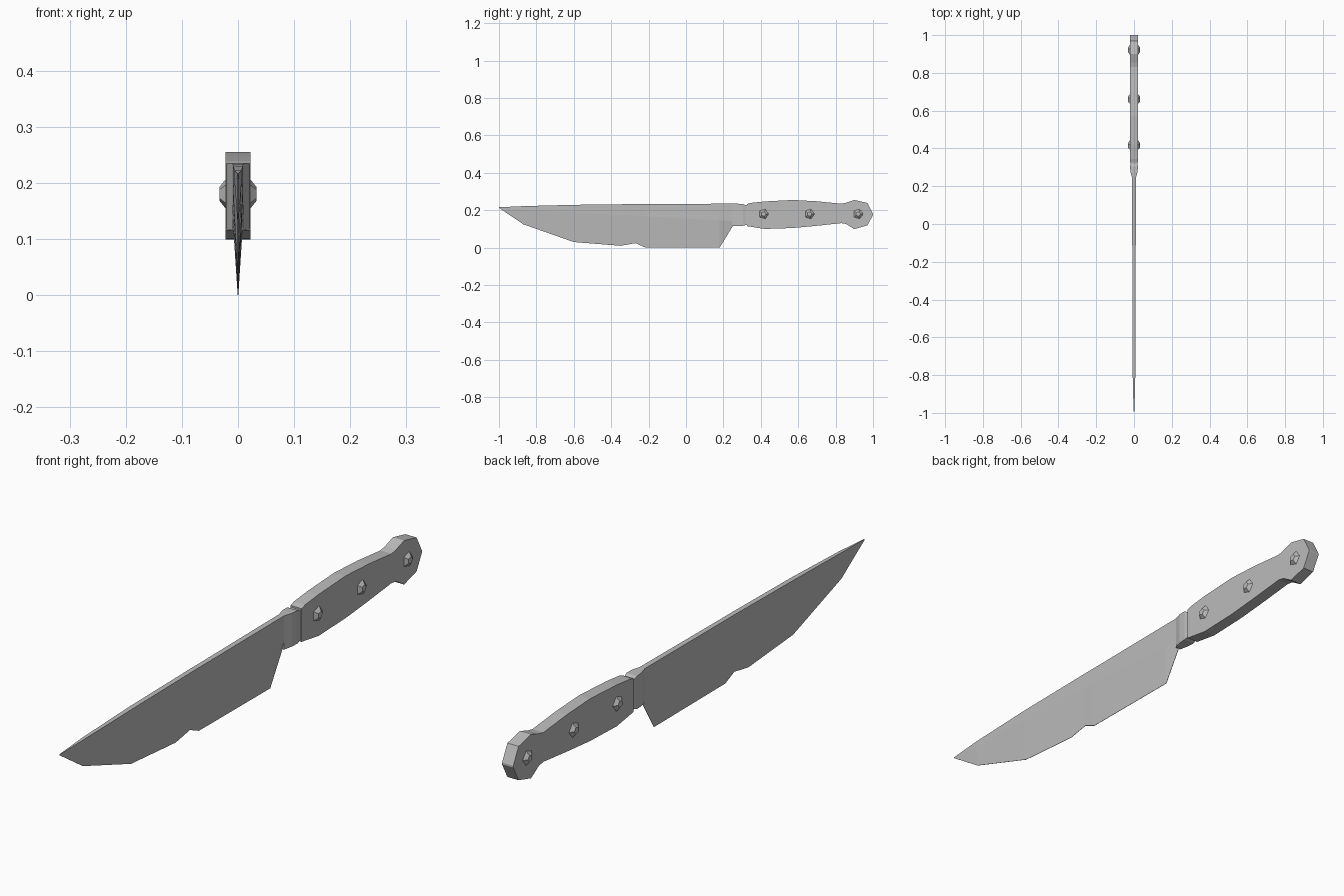
import bpy, bmesh, math
from mathutils import Matrix

if "Cube" in bpy.data.objects:
    bpy.data.objects.remove(bpy.data.objects["Cube"])

steel = bpy.data.materials.new("grey_steel")
steel.use_nodes = True
grey = (0.5, 0.5, 0.5, 1)
steel.diffuse_color = grey
steel.node_tree.nodes["Principled BSDF"].inputs["Base Color"].default_value = grey


def finish(name, bm):
    bmesh.ops.recalc_face_normals(bm, faces=bm.faces)
    mesh = bpy.data.meshes.new(name)
    bm.to_mesh(mesh)
    bm.free()
    mesh.materials.append(steel)
    obj = bpy.data.objects.new(name, mesh)
    bpy.context.collection.objects.link(obj)
    return obj


def loft(name, rings):
    """Skin a row of equal-sized rings and cap both ends."""
    bm = bmesh.new()
    rows = [[bm.verts.new(p) for p in ring] for ring in rings]
    for a, b in zip(rows, rows[1:]):
        for i in range(len(a)):
            j = (i + 1) % len(a)
            bm.faces.new((a[i], a[j], b[j], b[i]))
    bm.faces.new(rows[0])
    bm.faces.new(rows[-1])
    return finish(name, bm)


# Blade: spine, start of the grind and cutting edge at each station
def blade_ring(y, spine, grind, edge, w):
    e = 0.0006
    return [(-w, y, spine), (w, y, spine), (w, y, grind),
            (e, y, edge), (-e, y, edge), (-w, y, grind)]


blade_stations = [
    (-1.0, 0.216, 0.215, 0.213, 0.001),
    (-0.87, 0.222, 0.2, 0.125, 0.006),
    (-0.6, 0.229, 0.19, 0.03, 0.009),
    (-0.35, 0.232, 0.175, 0.01, 0.009),
    (-0.27, 0.233, 0.171, 0.024, 0.009),
    (-0.22, 0.233, 0.168, 0.002, 0.009),
    (0.18, 0.235, 0.145, 0.0, 0.01),
    (0.25, 0.235, 0.143, 0.115, 0.01),
]
loft("blade", [blade_ring(*s) for s in blade_stations])


# Bolster: flares from the blade and narrows to a neck before the handle
def box_ring(y, top, bottom, w):
    return [(-w, y, top), (w, y, top), (w, y, bottom), (-w, y, bottom)]


loft("bolster", [box_ring(*s) for s in (
    (0.245, 0.235, 0.115, 0.01), (0.275, 0.235, 0.117, 0.019),
    (0.305, 0.234, 0.117, 0.021), (0.318, 0.227, 0.121, 0.019),
    (0.34, 0.227, 0.12, 0.019))])

# Handle: flat-sided grip with a flared pommel
handle_stations = [
    (0.325, 0.233, 0.115), (0.345, 0.239, 0.112), (0.42, 0.247, 0.1),
    (0.57, 0.255, 0.105), (0.7, 0.248, 0.117), (0.83, 0.235, 0.131),
    (0.855, 0.24, 0.127), (0.9, 0.255, 0.099), (0.97, 0.239, 0.119),
    (1.0, 0.181, 0.175),
]
loft("handle", [box_ring(y, t, b, 0.022) for y, t, b in handle_stations])

# Rivets: shallow five-sided caps on both sides
for side, label in ((1, "left"), (-1, "right")):
    for n, y in enumerate((0.415, 0.66, 0.92), 1):
        bm = bmesh.new()
        bmesh.ops.create_cone(bm, cap_ends=True, segments=5, radius1=0.03,
                              radius2=0.013, depth=0.013)
        turn = Matrix.Rotation(side * math.pi / 2, 4, "Y")
        place = Matrix.Translation((side * 0.0265, y, 0.18))
        bmesh.ops.transform(bm, matrix=place @ turn, verts=bm.verts)
        finish(f"{label}_rivet_{n}", bm)
